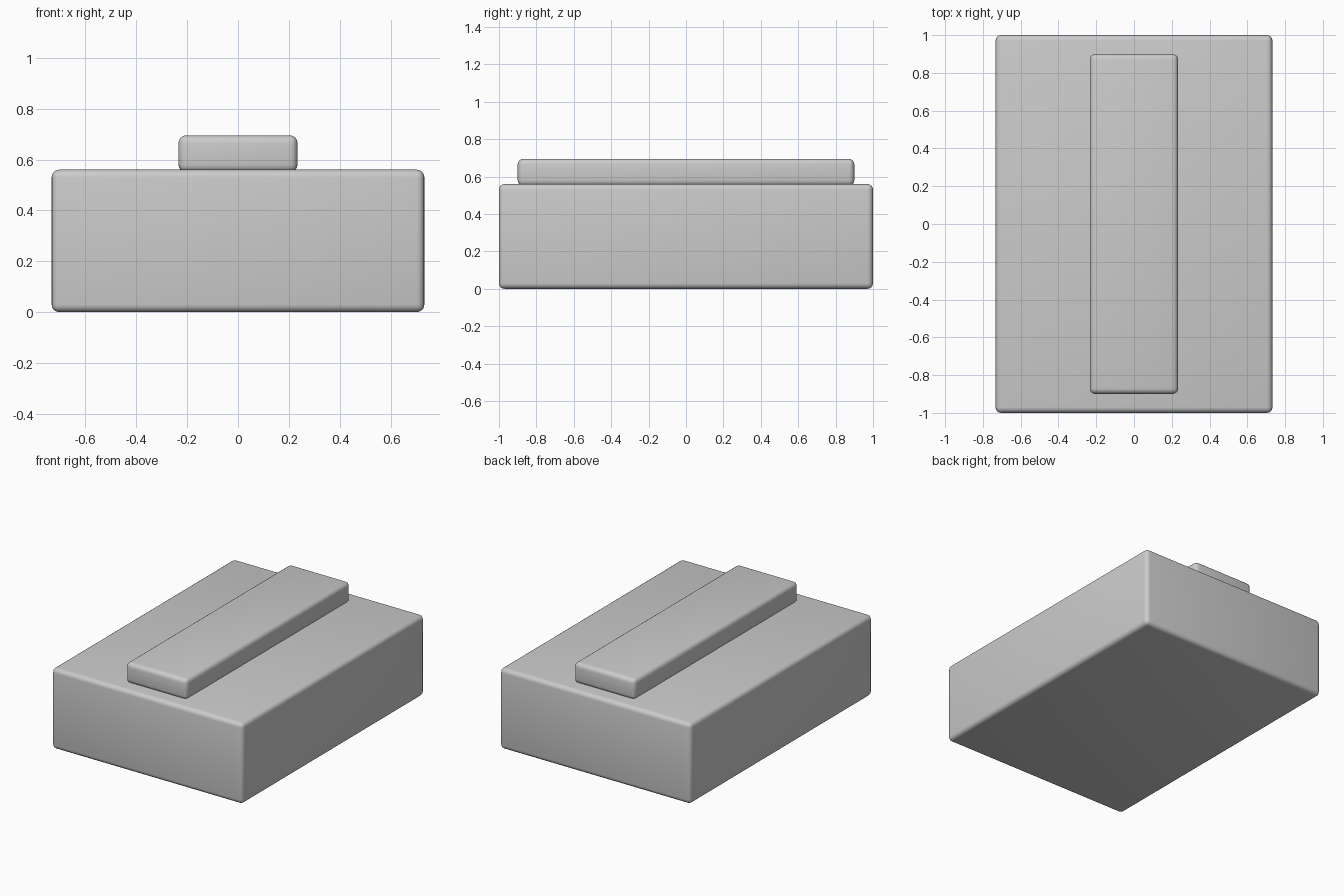
import bpy
from math import radians

if "Cube" in bpy.data.objects:
    bpy.data.objects.remove(bpy.data.objects["Cube"])


def rounded_box(name, size, z_bottom, radius):
    """Box centred on x and y with softly rounded edges."""
    bpy.ops.mesh.primitive_cube_add(size=1, location=(0, 0, z_bottom + size[2] / 2))
    obj = bpy.context.object
    obj.name = name
    obj.scale = size
    bpy.ops.object.transform_apply(location=False, rotation=False, scale=True)
    bevel = obj.modifiers.new("rounded_edges", "BEVEL")
    bevel.width = radius
    bevel.segments = 4
    bpy.ops.object.modifier_apply(modifier=bevel.name)
    bpy.ops.object.shade_smooth_by_angle(angle=radians(35))
    return obj


# Main block
rounded_box("body", (1.466, 2.0, 0.56), 0.0, 0.03)

# Raised strip, slightly sunk into the top of the block
rounded_box("top_strip", (0.468, 1.80, 0.145), 0.55, 0.03)
